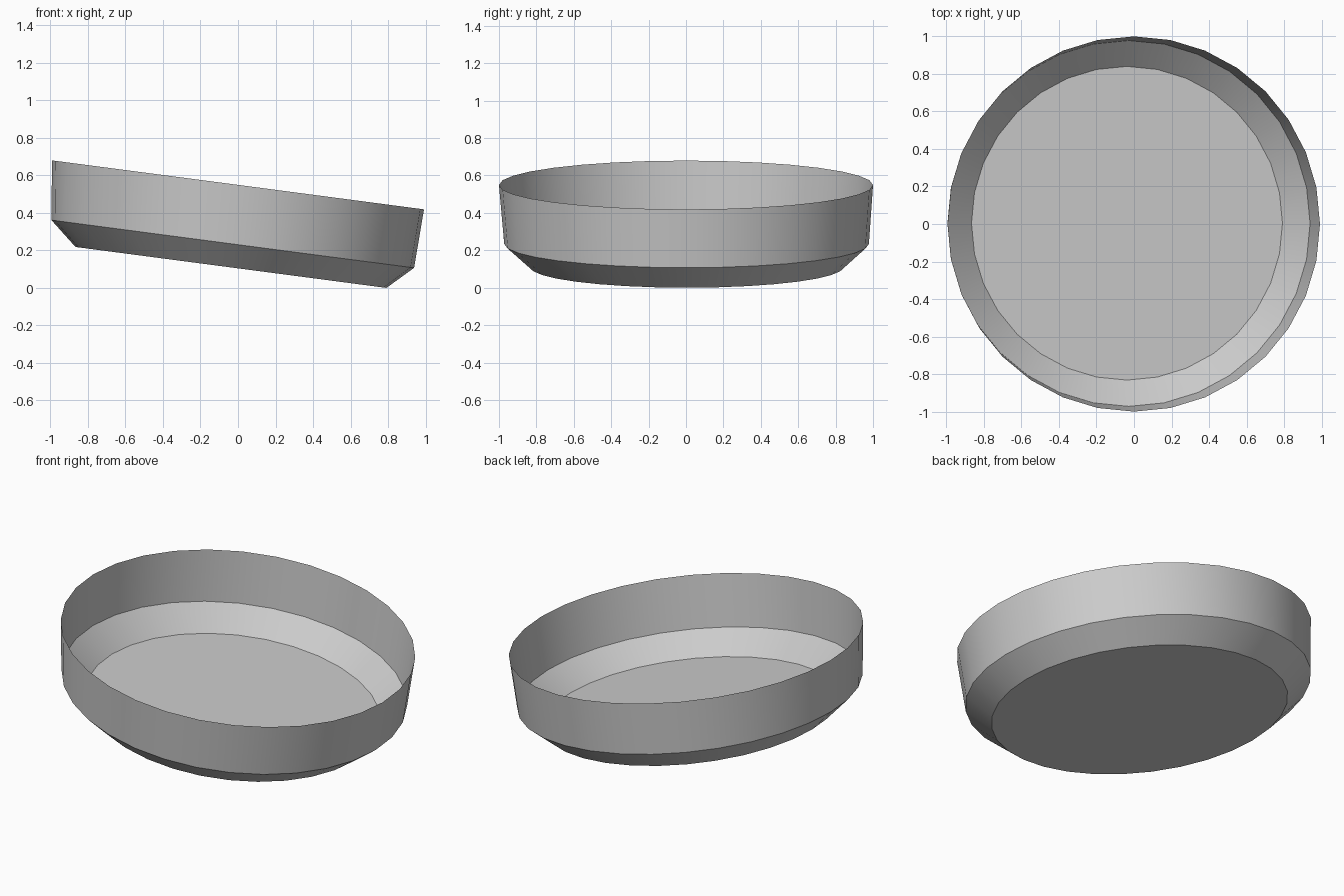
import bpy, bmesh
from math import radians, sin, cos, tau

if "Cube" in bpy.data.objects:
    bpy.data.objects.remove(bpy.data.objects["Cube"])

SIDES = 32
TILT = radians(7.5)

# rings from base to rim: radius, centre x, y, z
RINGS = [
    (0.836, -0.0375, 0.004, 0.109),
    (0.975, -0.028, 0.003, 0.234),
    (1.000, 0.0, 0.0, 0.549),
]

bm = bmesh.new()
loops = []
for r, cx, cy, cz in RINGS:
    ring = []
    for i in range(SIDES):
        a = tau * i / SIDES
        ring.append(bm.verts.new((cx + r * cos(a) * cos(TILT),
                                  cy + r * sin(a),
                                  cz - r * cos(a) * sin(TILT))))
    loops.append(ring)

# flat base
bm.faces.new(loops[0][::-1])

# sloped foot and upright wall, open at the top
for low, high in zip(loops, loops[1:]):
    for i in range(SIDES):
        j = (i + 1) % SIDES
        bm.faces.new((low[i], low[j], high[j], high[i]))

mesh = bpy.data.meshes.new("tilted_dish")
bm.to_mesh(mesh)
bm.free()
dish = bpy.data.objects.new("tilted_dish", mesh)
bpy.context.collection.objects.link(dish)

# smooth round the walls, sharp between the bands
bpy.context.view_layer.objects.active = dish
dish.select_set(True)
bpy.ops.object.shade_smooth_by_angle(angle=radians(25))
